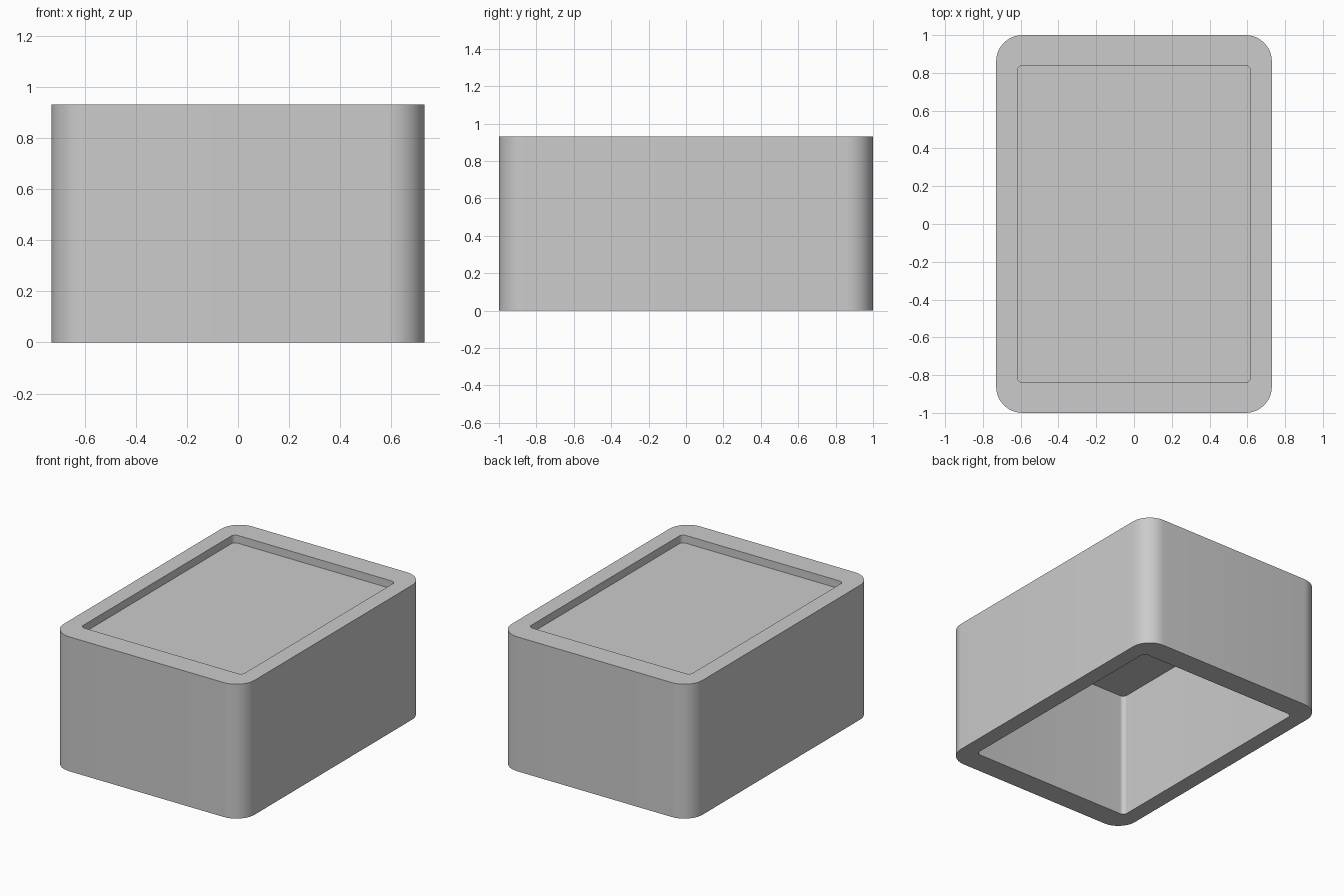
import bpy, bmesh, math

if "Cube" in bpy.data.objects:
    bpy.data.objects.remove(bpy.data.objects["Cube"])

HEIGHT = 0.93
PANEL_Z = 0.876
SEGMENTS = 12
OUTER = (0.73, 1.0, 0.14)      # half width, half depth, corner radius
INNER = (0.618, 0.839, 0.03)


def rounded_rect(half_x, half_y, radius):
    """Counter-clockwise outline of a rounded rectangle."""
    points = []
    for i, (sx, sy) in enumerate(((1, 1), (-1, 1), (-1, -1), (1, -1))):
        for k in range(SEGMENTS + 1):
            a = math.pi / 2 * (i + k / SEGMENTS)
            points.append((sx * (half_x - radius) + radius * math.cos(a),
                           sy * (half_y - radius) + radius * math.sin(a)))
    return points


def add_loop(bm, outline, z):
    return [bm.verts.new((x, y, z)) for x, y in outline]


def finish(bm, name):
    mesh = bpy.data.meshes.new(name)
    bm.to_mesh(mesh)
    bm.free()
    obj = bpy.data.objects.new(name, mesh)
    bpy.context.collection.objects.link(obj)
    return obj


# Open frame: outer wall, top rim, inner wall, bottom rim
bm = bmesh.new()
outer, inner = rounded_rect(*OUTER), rounded_rect(*INNER)
loops = [add_loop(bm, outer, 0), add_loop(bm, outer, HEIGHT),
         add_loop(bm, inner, HEIGHT), add_loop(bm, inner, 0)]
count = len(outer)
for i in range(4):
    a, b = loops[i], loops[(i + 1) % 4]
    for k in range(count):
        n = (k + 1) % count
        bm.faces.new((a[k], a[n], b[n], b[k]))
frame = finish(bm, "box_wall")
bpy.context.view_layer.objects.active = frame
frame.select_set(True)
bpy.ops.object.shade_smooth_by_angle(angle=math.radians(30))

# Thin panel recessed just below the top rim
bm = bmesh.new()
bm.faces.new(add_loop(bm, inner, PANEL_Z))
finish(bm, "top_panel")
